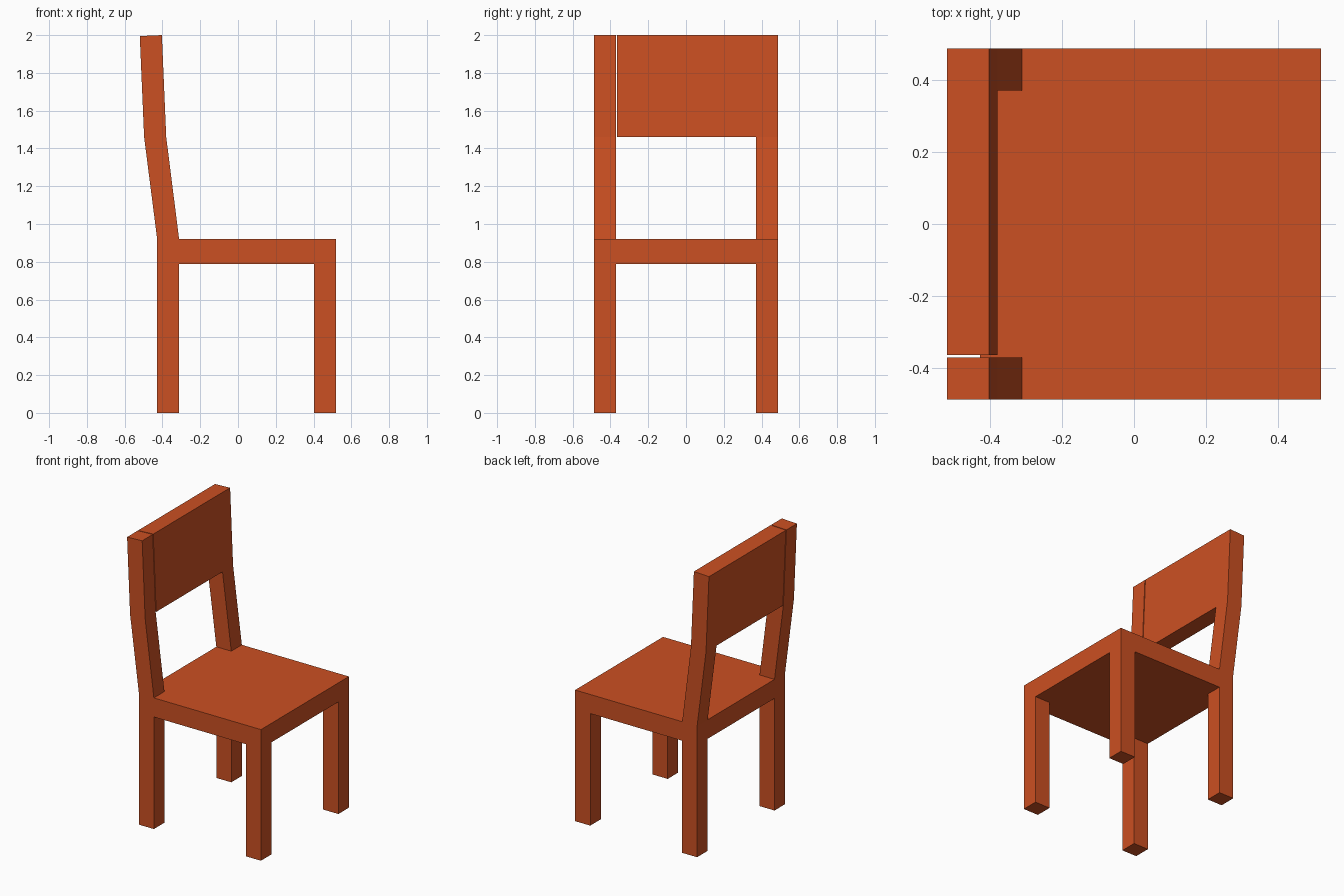
import bpy
import bmesh

if "Cube" in bpy.data.objects:
    bpy.data.objects.remove(bpy.data.objects["Cube"])

paint = bpy.data.materials.new("orange_paint")
paint.diffuse_color = (0.6, 0.08, 0.016, 1)
paint.use_nodes = True
paint.node_tree.nodes["Principled BSDF"].inputs["Base Color"].default_value = paint.diffuse_color


def extrude_profile(name, profile, y0, y1):
    """Extrude a closed (x, z) profile from y0 to y1."""
    bm = bmesh.new()
    face = bm.faces.new([bm.verts.new((x, y0, z)) for x, z in profile])
    ext = bmesh.ops.extrude_face_region(bm, geom=[face], use_keep_orig=True)
    verts = [v for v in ext["geom"] if isinstance(v, bmesh.types.BMVert)]
    bmesh.ops.translate(bm, verts=verts, vec=(0, y1 - y0, 0))
    bmesh.ops.recalc_face_normals(bm, faces=bm.faces)
    mesh = bpy.data.meshes.new(name)
    bm.to_mesh(mesh)
    bm.free()
    mesh.materials.append(paint)
    obj = bpy.data.objects.new(name, mesh)
    bpy.context.collection.objects.link(obj)
    return obj


def box(x0, x1, z0, z1):
    return [(x0, z0), (x1, z0), (x1, z1), (x0, z1)]


SEAT_LOW, SEAT_TOP, BEND = 0.787, 0.921, 1.46
HALF, INNER = 0.488, 0.371

# Side outlines of the leaning backrest
upper = [(-0.38, BEND), (-0.403, 2.0), (-0.52, 1.995), (-0.497, BEND)]
post = [(-0.428, SEAT_TOP), (-0.312, SEAT_TOP)] + upper

# Seat slab
extrude_profile("seat", box(-0.428, 0.52, SEAT_LOW, SEAT_TOP), -HALF, HALF)

# Legs and back posts on both sides
for side, s in (("left", -1), ("right", 1)):
    y0, y1 = sorted((s * INNER, s * HALF))
    extrude_profile(f"front_leg_{side}", box(0.402, 0.52, 0, SEAT_LOW), y0, y1)
    extrude_profile(f"rear_leg_{side}", box(-0.428, -0.312, 0, SEAT_LOW), y0, y1)
    extrude_profile(f"back_post_{side}", post, y0, y1)

# Back panel, with the hairline gap beside one post
extrude_profile("back_panel", upper, -0.365, INNER)
